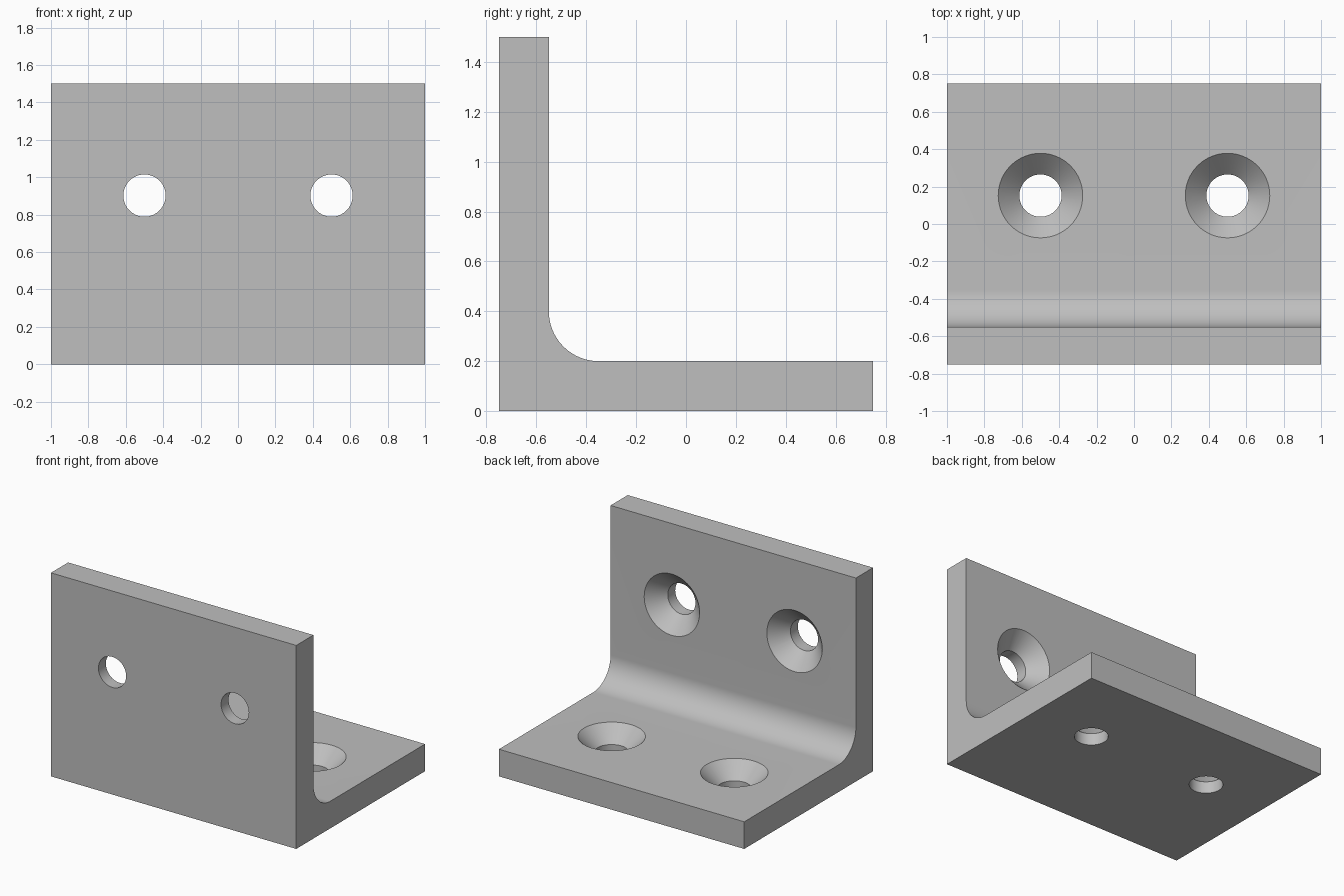
import bpy, bmesh, math
from mathutils import Matrix, Vector

cube = bpy.data.objects.get("Cube")
if cube:
    bpy.data.objects.remove(cube, do_unlink=True)

WIDTH, DEPTH, HEIGHT, THICK, FILLET = 2.0, 1.5, 1.5, 0.2, 0.2
HOLE_R, SINK_R = 0.113, 0.226
HOLE_X, HOLE_OFFSET = 0.5, 0.902      # offset measured from the outer corner

steel = bpy.data.materials.new("steel grey")
steel.use_nodes = True
grey = (0.52, 0.52, 0.52, 1)
steel.diffuse_color = grey
steel.node_tree.nodes["Principled BSDF"].inputs["Base Color"].default_value = grey


def make_object(name, bm):
    bmesh.ops.recalc_face_normals(bm, faces=bm.faces)
    mesh = bpy.data.meshes.new(name)
    bm.to_mesh(mesh)
    bm.free()
    mesh.materials.append(steel)
    obj = bpy.data.objects.new(name, mesh)
    bpy.context.collection.objects.link(obj)
    return obj


def angle_bracket():
    """L-shaped profile with a rounded inner corner, extruded across the width."""
    y0, y1 = -DEPTH / 2, DEPTH / 2
    cy, cz = y0 + THICK + FILLET, THICK + FILLET
    arc = [(cy + FILLET * math.cos(a), cz + FILLET * math.sin(a))
           for a in (math.pi * (1.5 - 0.5 * i / 24) for i in range(25))]
    profile = [(y0, 0), (y1, 0), (y1, THICK), *arc, (y0 + THICK, HEIGHT), (y0, HEIGHT)]
    bm = bmesh.new()
    face = bm.faces.new([bm.verts.new((-WIDTH / 2, y, z)) for y, z in profile])
    side = bmesh.ops.extrude_face_region(bm, geom=[face])["geom"]
    moved = [v for v in side if isinstance(v, bmesh.types.BMVert)]
    bmesh.ops.translate(bm, verts=moved, vec=(WIDTH, 0, 0))
    return make_object("angle_bracket", bm)


def countersink_cutter(name, matrix):
    """Straight bore opening into a 45 degree cone, lathed round local z."""
    extra = 0.05
    profile = [(0, -extra), (HOLE_R, -extra), (HOLE_R, THICK - (SINK_R - HOLE_R)),
               (SINK_R + extra, THICK + extra), (0, THICK + extra)]
    bm = bmesh.new()
    verts = [bm.verts.new((r, 0, z)) for r, z in profile]
    edges = [bm.edges.new(pair) for pair in zip(verts, verts[1:])]
    bmesh.ops.spin(bm, geom=verts + edges, cent=(0, 0, 0), axis=(0, 0, 1),
                   angle=math.tau, steps=64)
    bmesh.ops.remove_doubles(bm, verts=bm.verts, dist=0.0001)
    bmesh.ops.transform(bm, matrix=matrix, verts=bm.verts)
    cutter = make_object(name, bm)
    cutter.hide_render = True
    return cutter


bracket = angle_bracket()
bpy.ops.object.select_all(action="DESELECT")
bpy.context.view_layer.objects.active = bracket
bracket.select_set(True)

# Two countersunk screw holes in each leg
for side, x in (("left", HOLE_X), ("right", -HOLE_X)):
    base = Matrix.Translation((x, -DEPTH / 2 + HOLE_OFFSET, 0))
    wall = (Matrix.Translation((x, -DEPTH / 2, HOLE_OFFSET))
            @ Matrix.Rotation(-math.pi / 2, 4, "X"))
    for leg, matrix in (("base", base), ("wall", wall)):
        cutter = countersink_cutter(f"{side}_{leg}_hole_cutter", matrix)
        cut = bracket.modifiers.new("screw_hole", "BOOLEAN")
        cut.operation, cut.solver, cut.object = "DIFFERENCE", "EXACT", cutter
        bpy.ops.object.modifier_apply(modifier=cut.name)
        bpy.data.objects.remove(cutter, do_unlink=True)

bpy.ops.object.shade_smooth_by_angle(angle=math.radians(30))
